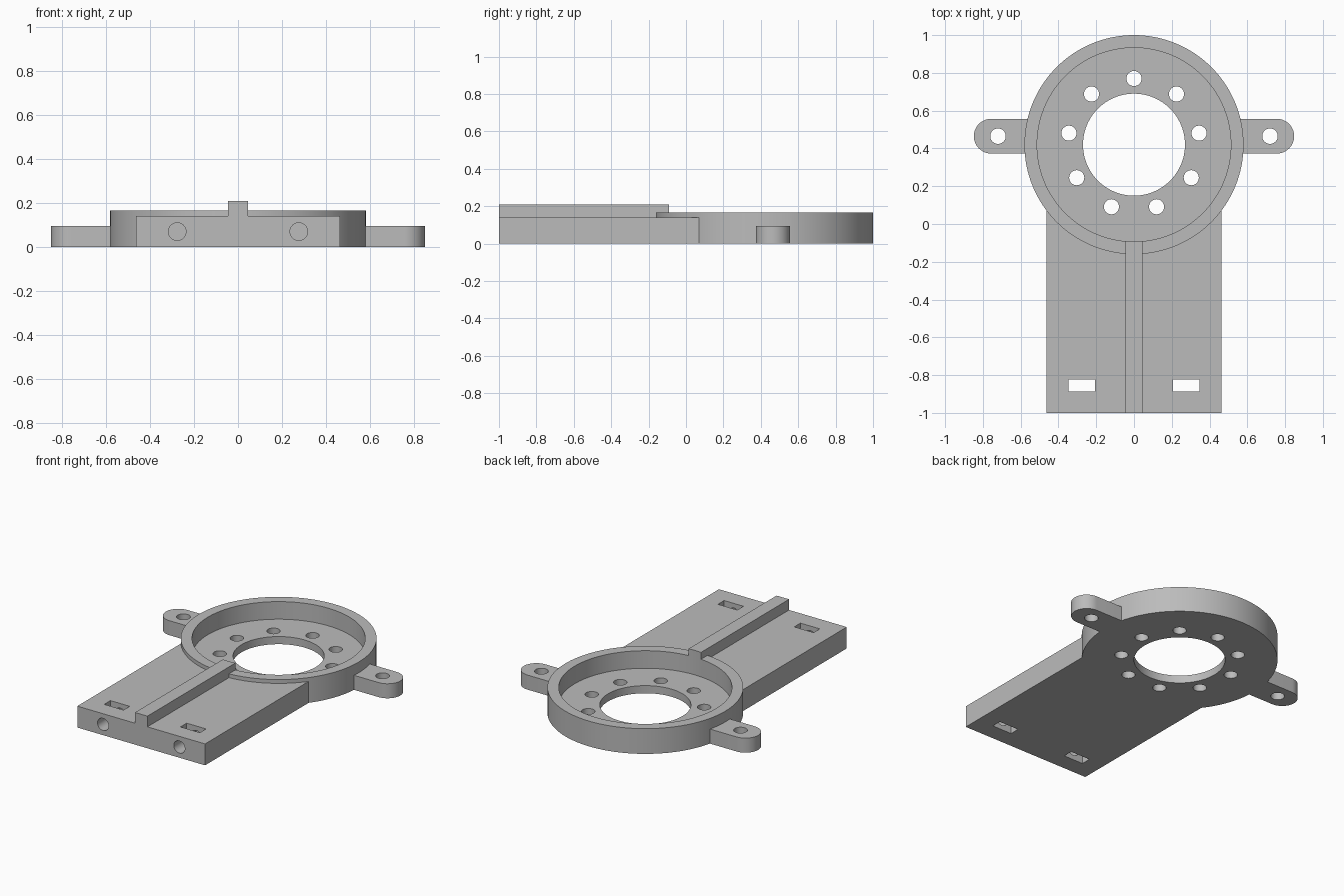
import bpy, bmesh, math
from mathutils import Matrix

cube = bpy.data.objects.get("Cube")
if cube:
    bpy.data.objects.remove(cube, do_unlink=True)

grey = bpy.data.materials.new("plain grey")
grey.use_nodes = True
colour = (0.5, 0.5, 0.5, 1)
grey.diffuse_color = colour
grey.node_tree.nodes["Principled BSDF"].inputs["Base Color"].default_value = colour


def arc(x, y, r, start=0, sweep=360, n=32):
    """Points on a circle, or on an arc including both ends."""
    count = n if sweep == 360 else n + 1
    angles = [math.radians(start + sweep * i / n) for i in range(count)]
    return [(x + r * math.cos(a), y + r * math.sin(a)) for a in angles]


def rect(x0, x1, y0, y1):
    return [(x0, y0), (x1, y0), (x1, y1), (x0, y1)]


def extrude(name, outline, z0, z1, matrix=None):
    """Solid prism from a flat outline."""
    bm = bmesh.new()
    base = bm.faces.new([bm.verts.new((x, y, z0)) for x, y in outline])
    top = bmesh.ops.extrude_face_region(bm, geom=[base])["geom"]
    verts = [v for v in top if isinstance(v, bmesh.types.BMVert)]
    bmesh.ops.translate(bm, verts=verts, vec=(0, 0, z1 - z0))
    bmesh.ops.recalc_face_normals(bm, faces=bm.faces)
    if matrix:
        bm.transform(matrix)
    mesh = bpy.data.meshes.new(name)
    bm.to_mesh(mesh)
    bm.free()
    mesh.materials.append(grey)
    ob = bpy.data.objects.new(name, mesh)
    bpy.context.collection.objects.link(ob)
    return ob


def combine(target, other, operation):
    """Apply an exact boolean and discard the second solid."""
    bpy.context.view_layer.objects.active = target
    mod = target.modifiers.new(operation, 'BOOLEAN')
    mod.operation = operation
    mod.solver = 'EXACT'
    mod.object = other
    bpy.ops.object.modifier_apply(modifier=mod.name)
    bpy.data.objects.remove(other, do_unlink=True)


ring_y = 0.42
lug_y, lug_r, lug_end = 0.465, 0.092, 0.756

# Round housing, base plate and centre rail
body = extrude("ring_mount_body", arc(0, ring_y, 0.58, n=128), 0, 0.165)
combine(body, extrude("base_plate", rect(-0.462, 0.462, -1, 0.3), 0, 0.14), 'UNION')
combine(body, extrude("centre_rail", rect(-0.045, 0.045, -1, 0), 0.07, 0.21), 'UNION')

# Rounded side lugs
right_lug = arc(lug_end, lug_y, lug_r, -90, 180, 24)
right_lug += [(0.4, lug_y + lug_r), (0.4, lug_y - lug_r)]
for side in (1, -1):
    outline = [(side * x, y) for x, y in right_lug]
    combine(body, extrude("side_lug", outline, 0, 0.095), 'UNION')

# Recess, central opening and ring of bolt holes
low, high = -0.1, 0.4
combine(body, extrude("recess", arc(0, ring_y, 0.513, n=128), 0.05, high), 'DIFFERENCE')
combine(body, extrude("opening", arc(0, ring_y, 0.27, n=96), low, high), 'DIFFERENCE')
for x, y in arc(0, ring_y, 0.35, 90, n=9):
    combine(body, extrude("bolt_hole", arc(x, y, 0.04), low, high), 'DIFFERENCE')

# Lug holes, nut slots and front screw holes
to_front = Matrix.Rotation(math.radians(90), 4, 'X')
for side in (1, -1):
    hole = extrude("lug_hole", arc(side * 0.72, lug_y, 0.041), low, high)
    combine(body, hole, 'DIFFERENCE')
    x = side * 0.276
    slot = extrude("nut_slot", rect(x - 0.07, x + 0.07, -0.888, -0.824), low, high)
    combine(body, slot, 'DIFFERENCE')
    screw = extrude("screw_hole", arc(x, 0.07, 0.04), 0.77, 1.1, to_front)
    combine(body, screw, 'DIFFERENCE')

# Smooth curved walls, crisp edges
bpy.ops.object.select_all(action='DESELECT')
body.select_set(True)
bpy.context.view_layer.objects.active = body
bpy.ops.object.shade_smooth_by_angle(angle=math.radians(30))
